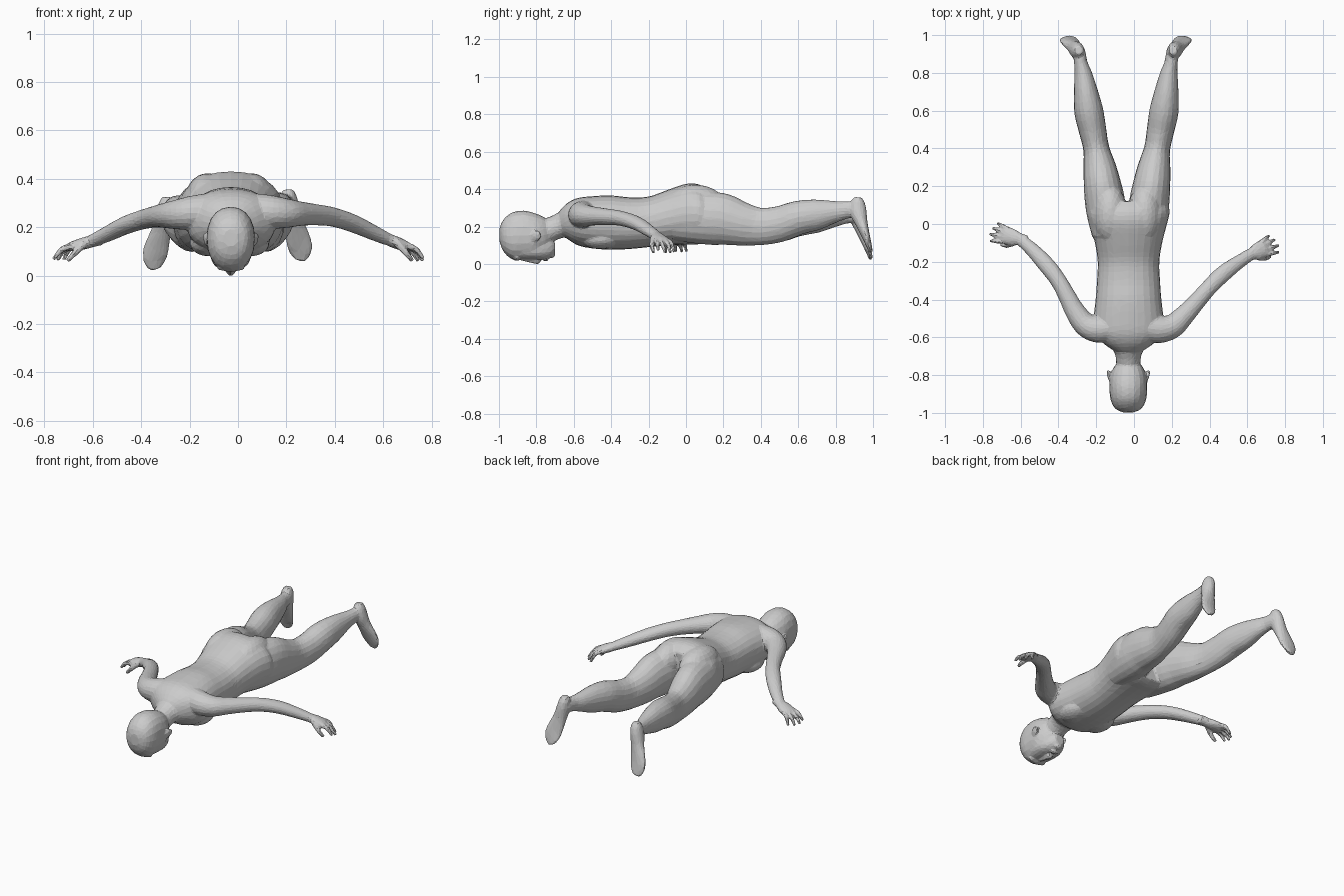
import bpy, bmesh, math
from mathutils import Vector, Matrix

bm = bmesh.new()
CX = -0.035          # body mid-line


def smooth_path(pts, steps=4):
    """Catmull-Rom interpolation of sections (x, y, z, r_side, r_up)."""
    out = []
    for i in range(len(pts) - 1):
        p = [pts[max(0, i - 1)], pts[i], pts[i + 1], pts[min(len(pts) - 1, i + 2)]]
        for k in range(steps):
            t = k / steps
            out.append([0.5 * (2 * b + (c - a) * t + (2 * a - 5 * b + 4 * c - d) * t * t
                               + (3 * b - a - 3 * c + d) * t ** 3)
                        for a, b, c, d in zip(*p)])
    return out + [list(pts[-1])]


def loft(pts, up=(0, 0, 1), power=2.0, sides=20, axis=None):
    """Closed tube of super-elliptic rings along a path."""
    secs, rings = smooth_path(pts), []
    for i, s in enumerate(secs):
        a, b = secs[max(0, i - 1)], secs[min(len(secs) - 1, i + 1)]
        t = Vector(axis) if axis else (Vector(b[:3]) - Vector(a[:3])).normalized()
        side = t.cross(Vector(up)).normalized()
        n = side.cross(t)
        ring = []
        for k in range(sides):
            ang = 2 * math.pi * k / sides
            c, d = math.cos(ang), math.sin(ang)
            u = math.copysign(abs(c) ** (2 / power), c) * s[3]
            v = math.copysign(abs(d) ** (2 / power), d) * s[4]
            ring.append(bm.verts.new(Vector(s[:3]) + side * u + n * v))
        rings.append(ring)
    for r, q in zip(rings, rings[1:]):
        for k in range(sides):
            j = (k + 1) % sides
            bm.faces.new((r[k], r[j], q[j], q[k]))
    bm.faces.new(rings[0][::-1])
    bm.faces.new(rings[-1])


def blob(loc, size, rot=(0, 0, 0)):
    """Ellipsoid with half sizes."""
    m = Matrix.LocRotScale(Vector(loc), None, None)
    for ax, ang in zip("XYZ", rot):
        m = m @ Matrix.Rotation(ang, 4, ax)
    bmesh.ops.create_uvsphere(bm, u_segments=20, v_segments=14, radius=1,
                              matrix=m @ Matrix.Diagonal((*size, 1)))


# torso: y, half width, bottom z, top z
torso = [(-.675, .07, .16, .285), (-.635, .13, .135, .325), (-.58, .18, .1, .352),
         (-.5, .185, .083, .362), (-.4, .174, .076, .366), (-.3, .167, .08, .356),
         (-.2, .163, .09, .36), (-.1, .178, .1, .395), (0, .204, .105, .428),
         (.07, .218, .105, .425), (.12, .2, .12, .39)]
loft([(CX + .006, y, (a + b) / 2, w, (b - a) / 2) for y, w, a, b in torso],
     power=2.2, sides=28, axis=(0, 1, 0))

# neck, skull, jaw and face
X = -.03
loft([(X, -.82, .16, .06, .07), (X, -.74, .178, .064, .07), (X, -.68, .205, .074, .072),
      (X, -.62, .235, .12, .085)], axis=(0, 1, 0))
loft([(X, -.997, .155, .03, .035), (X, -.977, .152, .07, .084), (X, -.93, .15, .094, .125),
      (X, -.87, .154, .1, .131), (X, -.81, .15, .097, .122), (X, -.76, .155, .078, .095),
      (X, -.725, .16, .05, .06)], power=2.2, axis=(0, 1, 0))
loft([(X, -.93, .09, .07, .06), (X, -.87, .087, .08, .062), (X, -.8, .085, .08, .062),
      (X, -.755, .083, .068, .056), (X, -.72, .085, .05, .044), (X, -.7, .088, .03, .025)],
     power=2.6, axis=(0, 1, 0))
blob((X, -.905, .033), (.06, .022, .016))                    # brow
loft([(X, -.875, .03, .01, .014), (X, -.83, .022, .014, .016),
      (X, -.79, .017, .019, .018), (X, -.775, .026, .014, .01)], axis=(0, 1, 0))
blob((X, -.75, .027), (.03, .015, .014))                     # lips
blob((X, -.718, .048), (.028, .018, .018))                   # chin
for s in (-1, 1):
    blob((X + s * .1, -.805, .15), (.011, .036, .028), (.5, 0, -s * .3))   # ears
    blob((CX + s * .092, .05, .315), (.092, .16, .108))      # buttocks
    blob((CX + s * .085, -.46, .135), (.08, .11, .055))      # chest

# legs and feet, right side slightly higher than the left
leg = [(-.137, -.06, .25, .085, .125), (-.147, .04, .248, .1, .137), (-.154, .12, .244, .106, .141),
       (-.166, .2, .238, .1, .138), (-.182, .3, .213, .087, .117), (-.2, .4, .2, .069, .1),
       (-.22, .5, .213, .073, .096), (-.24, .6, .243, .077, .091), (-.255, .7, .256, .064, .082),
       (-.268, .79, .267, .048, .06), (-.281, .85, .274, .036, .047),
       (-.29, .905, .278, .034, .043), (-.297, .93, .275, .032, .04)]
foot = [(-.293, .92, .34, .022, .022), (-.295, .918, .312, .033, .038),
        (-.303, .92, .265, .038, .046), (-.316, .937, .205, .041, .034),
        (-.333, .957, .145, .05, .024), (-.344, .972, .1, .052, .018),
        (-.343, .983, .065, .04, .013), (-.338, .988, .045, .022, .01)]


def place(secs, s):
    out = []
    for x, y, z, a, b in secs:
        lift = max(0, y - .5) / .4 * .03
        out.append((x, y, z - lift * .5, a, b) if s < 0 else
                   (-.07 - x - .018 * y, y, z + lift * .5, a, b))
    return out


for s in (-1, 1):
    loft(place(leg, s))
    loft(place(foot, s), up=(0, 1, 0))


# arms and hands
def hand(wrist, knuckle, s):
    w, k = Vector(wrist), Vector(knuckle)
    d = (k - w).normalized()
    h = Vector((d.y * s, -d.x * s, 0)).normalized()     # thumb side, towards the head
    loft([(*(w - d * .04), .031, .027), (*w, .032, .025), (*(w + d * .04), .044, .025),
          (*k, .047, .021), (*(k + d * .014), .04, .014)])
    for i, ln in enumerate((.078, .092, .086, .066)):
        base = k + h * (.034 - .023 * i) - d * .01
        f = (d + h * (.22 - .15 * i)).normalized()
        mid = base + f * ln * .55 + Vector((0, 0, -.002))
        tip = base + f * ln * .98 + Vector((0, 0, -.03 - .004 * i))
        loft([(*base, .013, .014), (*mid, .012, .013), (*tip, .009, .009)], sides=10)
    a = w + d * .025 + h * .026
    b = a + d * .034 + h * .024 + Vector((0, 0, -.032))
    c = b + d * .034 + h * .004 + Vector((0, 0, -.026))
    loft([(*a, .018, .019), (*b, .014, .014), (*c, .01, .01)], sides=10)


right_arm = [(.07, -.55, .265, .075, .075), (.14, -.558, .262, .072, .07),
             (.205, -.54, .258, .064, .06), (.26, -.49, .256, .055, .05),
             (.32, -.425, .252, .047, .044), (.39, -.345, .243, .043, .04),
             (.47, -.265, .218, .044, .037), (.55, -.205, .182, .037, .032),
             (.62, -.16, .15, .03, .026)]
left_arm = [(-.13, -.55, .265, .075, .075), (-.2, -.555, .258, .072, .07),
            (-.26, -.53, .252, .063, .06), (-.31, -.465, .248, .054, .05),
            (-.35, -.39, .242, .047, .044), (-.4, -.3, .23, .043, .04),
            (-.465, -.215, .208, .044, .037), (-.54, -.135, .172, .037, .032),
            (-.605, -.08, .142, .03, .026)]
loft(right_arm)
loft(left_arm)
hand((.62, -.16, .15), (.69, -.128, .122), 1)
hand((-.605, -.08, .142), (-.685, -.058, .12), -1)

# fuse everything into one skin, then reduce to visible facets
bmesh.ops.recalc_face_normals(bm, faces=bm.faces)
me = bpy.data.meshes.new("body")
bm.to_mesh(me)
bm.free()
body = bpy.data.objects.new("body", me)
bpy.context.collection.objects.link(body)
r = body.modifiers.new("fuse", "REMESH")
r.mode, r.voxel_size = "VOXEL", .006
sm = body.modifiers.new("soften", "SMOOTH")
sm.factor, sm.iterations = .5, 8
d = body.modifiers.new("facets", "DECIMATE")
d.ratio = .045
